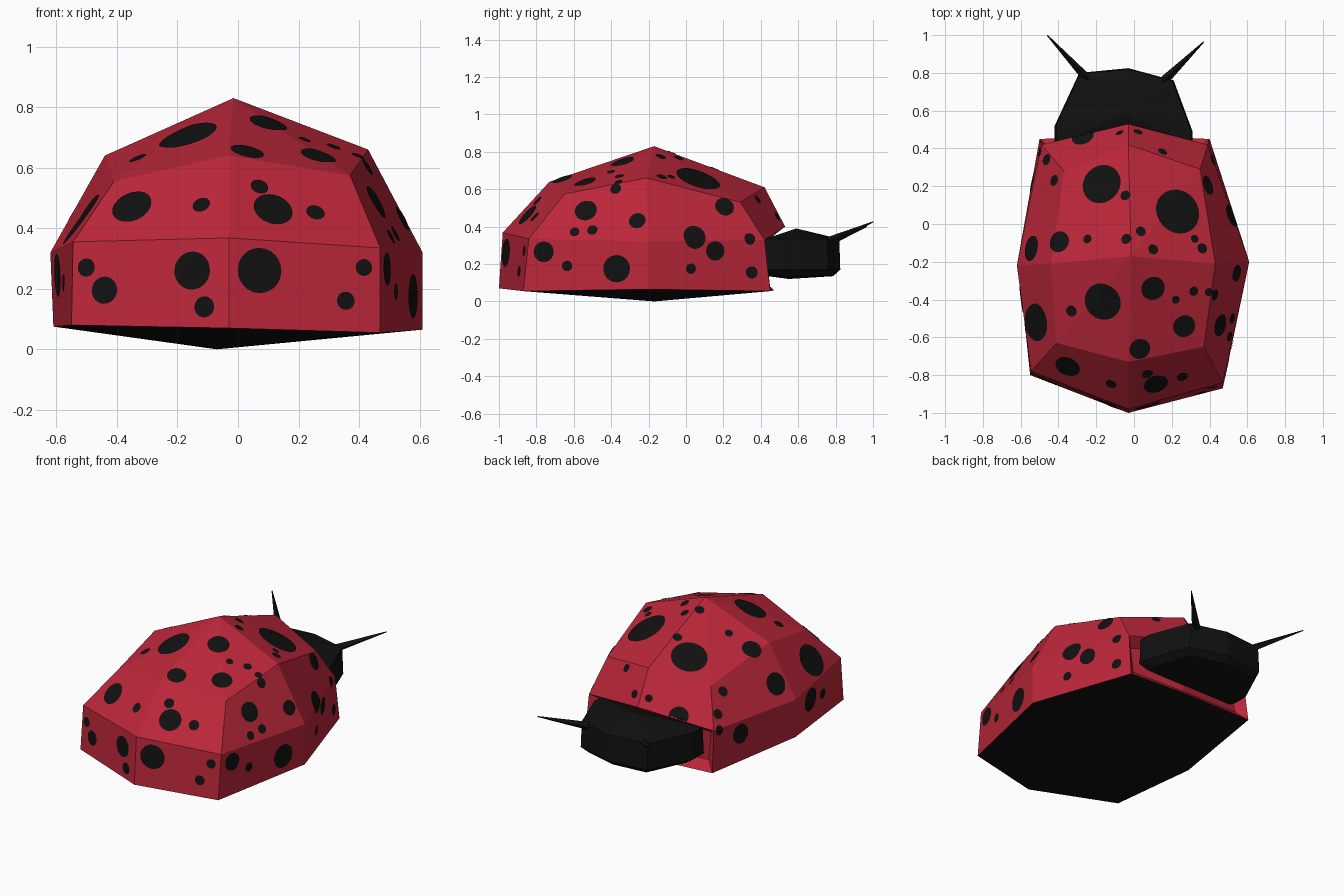
import bpy, bmesh, math
from mathutils import Vector
from mathutils.bvhtree import BVHTree

if "Cube" in bpy.data.objects:
    bpy.data.objects.remove(bpy.data.objects["Cube"])


def material(name, rgb):
    m = bpy.data.materials.new(name)
    m.diffuse_color = (*rgb, 1)
    m.use_nodes = True
    m.node_tree.nodes["Principled BSDF"].inputs["Base Color"].default_value = m.diffuse_color
    return m


RED = material("shell red", (0.50, 0.02, 0.042))
BLACK = material("body black", (0.0055, 0.0055, 0.0055))


def finish(bm, name, mats):
    me = bpy.data.meshes.new(name)
    bm.to_mesh(me)
    bm.free()
    for m in mats:
        me.materials.append(m)
    ob = bpy.data.objects.new(name, me)
    bpy.context.collection.objects.link(ob)
    return ob


def loft(rings, low_tip, high_tip):
    """Stack closed rings (counter-clockwise from above) and fan to both tips."""
    bm = bmesh.new()
    vs = [[bm.verts.new(p) for p in r] for r in rings]
    lo, hi = bm.verts.new(low_tip), bm.verts.new(high_tip)
    n = len(vs[0])
    rows, caps = [], []
    for a, b in zip(vs, vs[1:]):
        rows.append([bm.faces.new((a[i], a[(i + 1) % n], b[(i + 1) % n], b[i])) for i in range(n)])
    for i in range(n):
        j = (i + 1) % n
        caps.append(bm.faces.new((vs[0][j], vs[0][i], lo)))
        bm.faces.new((vs[-1][i], vs[-1][j], hi))
    bm.normal_update()
    return bm, rows, caps


# Shell: three eight-sided rings, starting at the rear right corner
base = [(.47, -.87, .055), (.61, -.20, .065), (.40, .45, .055), (-.03, .47, .06),
        (-.50, .45, .075), (-.61, -.23, .075), (-.55, -.80, .08), (-.03, -1.0, .07)]
mid = [(.47, -.84, .335), (.61, -.20, .32), (.39, .42, .33), (-.03, .53, .40),
       (-.49, .42, .33), (-.62, -.22, .32), (-.545, -.78, .355), (-.03, -.98, .368)]
high = [(.37, -.65, .575), (.43, -.21, .66), (.35, .29, .53), (-.03, .42, .61),
        (-.37, .28, .53), (-.44, -.21, .64), (-.41, -.63, .555), (-.03, -.73, .64)]
bm, rows, caps = loft([base, mid, high], (-.07, -.17, 0), (-.015, -.17, .83))
for f in caps:                                   # dark underside
    f.material_index = 1
# Recess in the wall behind the head
bmesh.ops.inset_region(bm, faces=[rows[0][2], rows[0][3]], thickness=.05, depth=-.06,
                       use_even_offset=True)
bm.normal_update()
tree = BVHTree.FromBMesh(bm)
finish(bm, "shell", [RED, BLACK])

# Spots: (u, v, radius) as seen from one side, draped over the shell
back = [(-.35, .47, .068), (-.12, .475, .03), (.07, .535, .03), (.115, .46, .066),
        (.255, .45, .031), (-.50, .27, .03), (-.44, .195, .045), (-.15, .26, .063),
        (-.11, .14, .035), (.07, .26, .075), (.415, .27, .028), (.355, .16, .03)]
right = [(-.535, .485, .06), (-.26, .43, .045), (-.375, .60, .03), (-.595, .37, .026),
         (-.50, .38, .028), (-.76, .265, .055), (-.635, .19, .028), (-.37, .175, .073),
         (.045, .345, .062), (.155, .27, .052), (.025, .175, .028), (.205, .505, .052),
         (.34, .335, .03), (.35, .155, .033)]
left = [(.22, .25, .06), (.38, .32, .028), (-.40, .245, .072), (-.55, .22, .03)]
top = [(-.27, .46, .06), (-.46, .34, .03), (-.42, .23, .03), (-.17, .21, .107),
       (-.045, .15, .027), (-.54, -.13, .068), (-.395, -.095, .057), (-.245, -.08, .024),
       (-.04, -.08, .028), (.035, -.04, .027), (.10, -.135, .028), (.23, .065, .122),
       (.32, -.08, .022), (.36, -.13, .028), (.02, .485, .025), (-.075, .48, .022),
       (.15, .38, .025), (-.515, -.52, .10), (-.33, -.46, .03), (-.165, -.41, .10)]
top_rear = [(.10, -.34, .064), (.22, -.40, .022), (.315, -.355, .025), (.395, -.36, .022),
            (.265, -.54, .06), (.03, -.66, .056)]
views = [(back, lambda u, v: (u, -3, v), (0, 1, 0)),
         (right, lambda u, v: (3, u, v), (-1, 0, 0)),
         (left, lambda u, v: (-3, u, v), (1, 0, 0)),
         (top + top_rear, lambda u, v: (u, v, 3), (0, 0, -1))]


def drape(bm, centre, n, r, sides=24):
    def put(off):
        p, q, _, _ = tree.ray_cast(centre + n * .12 + off, -n)
        if p is None:
            p, q, _, _ = tree.find_nearest(centre + off)
        return bm.verts.new(p + q * .004)
    t = n.orthogonal().normalized()
    b = n.cross(t)
    count = max(2, round(r / .016))
    mid_v = put(Vector((0, 0, 0)))
    prev = None
    for k in range(1, count + 1):
        ring = []
        for i in range(sides):
            a = math.tau * i / sides
            ring.append(put((t * math.cos(a) + b * math.sin(a)) * r * k / count))
        for i in range(sides):
            j = (i + 1) % sides
            bm.faces.new((prev[i], ring[i], ring[j], prev[j]) if prev else (mid_v, ring[i], ring[j]))
        prev = ring


bm = bmesh.new()
for spots, start, direction in views:
    for u, v, r in spots:
        p, n, _, _ = tree.ray_cast(Vector(start(u, v)), Vector(direction))
        if p is not None:
            drape(bm, p, n, r)
finish(bm, "spots", [BLACK])

# Head: flattened, chamfered block
outline = [(.31, .42), (.31, .49), (.21, .76), (-.03, .825), (-.29, .80), (-.42, .52), (-.42, .42)]


def head_ring(s, z):
    return [(-.05 + (x + .05) * s, .55 + (y - .55) * s, z) for x, y in outline]


bm, _, _ = loft([head_ring(.86, .135), head_ring(1, .17), head_ring(.98, .335)],
                (-.05, .55, .12), (-.05, .59, .39))
finish(bm, "head", [BLACK])

# Antennae: thin four-sided spikes
for name, a, b in [("left_antenna", (-.23, .75, .315), (-.46, 1.0, .425)),
                   ("right_antenna", (.15, .75, .315), (.37, .965, .40))]:
    a, b = Vector(a), Vector(b)
    bm = bmesh.new()
    bmesh.ops.create_cone(bm, cap_ends=True, segments=4, radius1=.026, radius2=.003,
                          depth=(b - a).length)
    ob = finish(bm, name, [BLACK])
    ob.location = (a + b) / 2
    ob.rotation_euler = (b - a).to_track_quat('Z', 'Y').to_euler()
